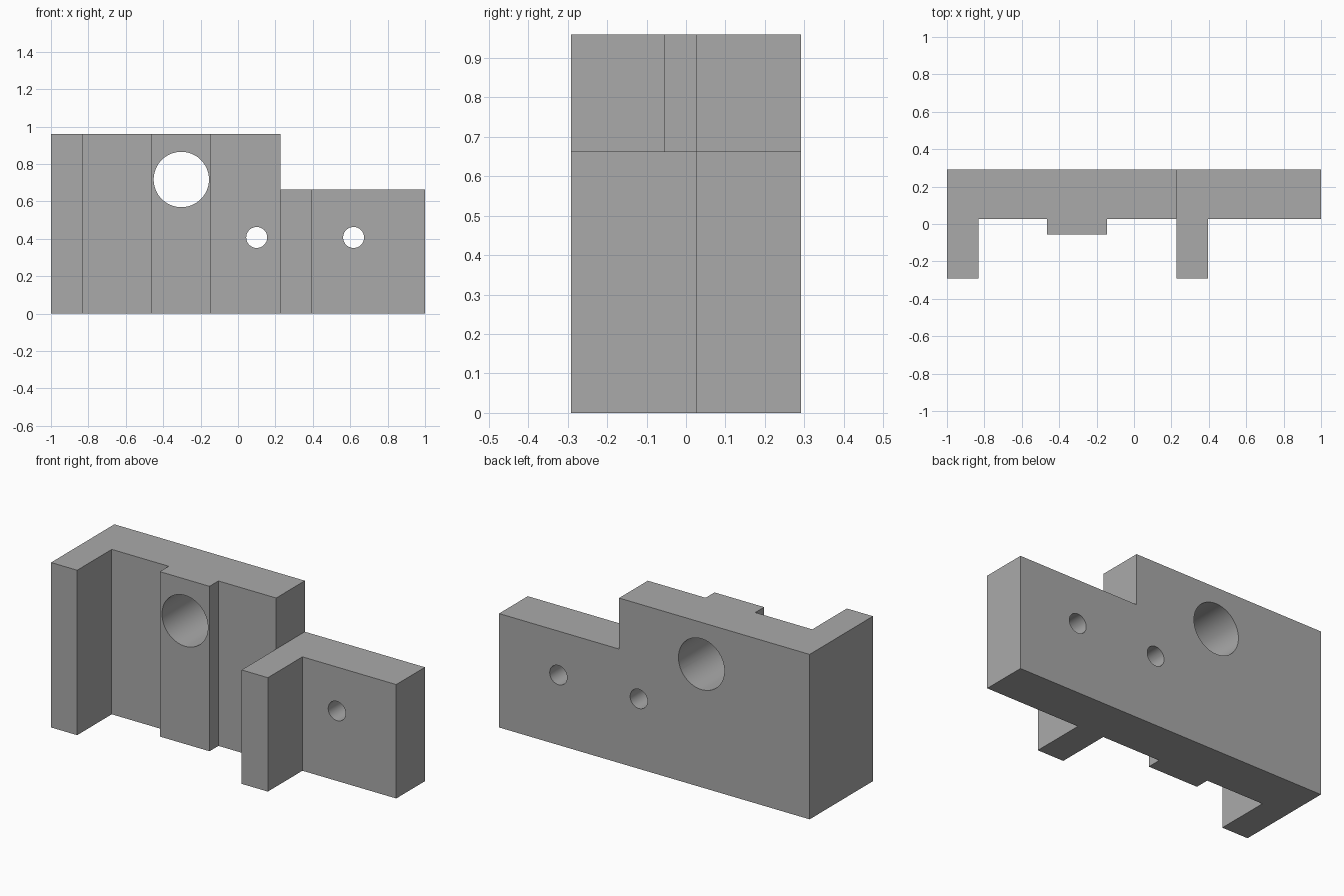
import bpy
import bmesh
import math

cube = bpy.data.objects.get("Cube")
if cube:
    bpy.data.objects.remove(cube, do_unlink=True)

BACK, WEB, PAD, FRONT = 0.291, 0.027, -0.055, -0.291
TOP, STEP_X, STEP_Z = 0.96, 0.227, 0.663

grey = bpy.data.materials.new("plain_grey")
grey.use_nodes = True
colour = (0.4, 0.4, 0.4, 1)
grey.diffuse_color = colour
grey.node_tree.nodes["Principled BSDF"].inputs["Base Color"].default_value = colour


def prism(name, outline, z0, z1):
    """Extrude a plan outline from z0 up to z1."""
    bm = bmesh.new()
    face = bm.faces.new([bm.verts.new((x, y, z0)) for x, y in outline])
    up = bmesh.ops.extrude_face_region(bm, geom=[face])["geom"]
    verts = [v for v in up if isinstance(v, bmesh.types.BMVert)]
    bmesh.ops.translate(bm, verts=verts, vec=(0, 0, z1 - z0))
    bmesh.ops.recalc_face_normals(bm, faces=bm.faces)
    mesh = bpy.data.meshes.new(name)
    bm.to_mesh(mesh)
    bm.free()
    mesh.materials.append(grey)
    obj = bpy.data.objects.new(name, mesh)
    bpy.context.collection.objects.link(obj)
    return obj


def cut(target, cutter):
    """Subtract the cutter from the target, then discard it."""
    cutter.hide_render = True
    mod = target.modifiers.new("cut", "BOOLEAN")
    mod.operation = "DIFFERENCE"
    mod.solver = "EXACT"
    mod.object = cutter
    bpy.ops.object.select_all(action="DESELECT")
    bpy.context.view_layer.objects.active = target
    target.select_set(True)
    bpy.ops.object.modifier_apply(modifier=mod.name)
    bpy.data.objects.remove(cutter, do_unlink=True)


# Back plate with end rib, shallow pad and middle rib, as one plan outline
outline = [(-1, BACK)]
for x0, x1, y in ((-1, -0.832, FRONT), (-0.465, -0.145, PAD), (STEP_X, 0.396, FRONT)):
    if x0 > -1:
        outline.append((x0, WEB))
    outline += [(x0, y), (x1, y), (x1, WEB)]
outline += [(1, WEB), (1, BACK)]
bracket = prism("bracket_body", outline, 0, TOP)

# Lowered right-hand section
cut(bracket, prism("step_cutter", [(STEP_X, -1), (2, -1), (2, 1), (STEP_X, 1)], STEP_Z, 2))

# Large bore through the pad and two small bolt holes
for x, z, radius in ((-0.303, 0.717, 0.148), (0.1, 0.407, 0.056), (0.618, 0.407, 0.056)):
    bpy.ops.mesh.primitive_cylinder_add(vertices=64, radius=radius, depth=2,
                                        location=(x, 0, z), rotation=(math.pi / 2, 0, 0))
    drill = bpy.context.object
    drill.name = "hole_cutter"
    drill.data.materials.append(grey)
    cut(bracket, drill)

bpy.ops.object.select_all(action="DESELECT")
bpy.context.view_layer.objects.active = bracket
bracket.select_set(True)
bpy.ops.object.shade_smooth_by_angle(angle=math.radians(30))
